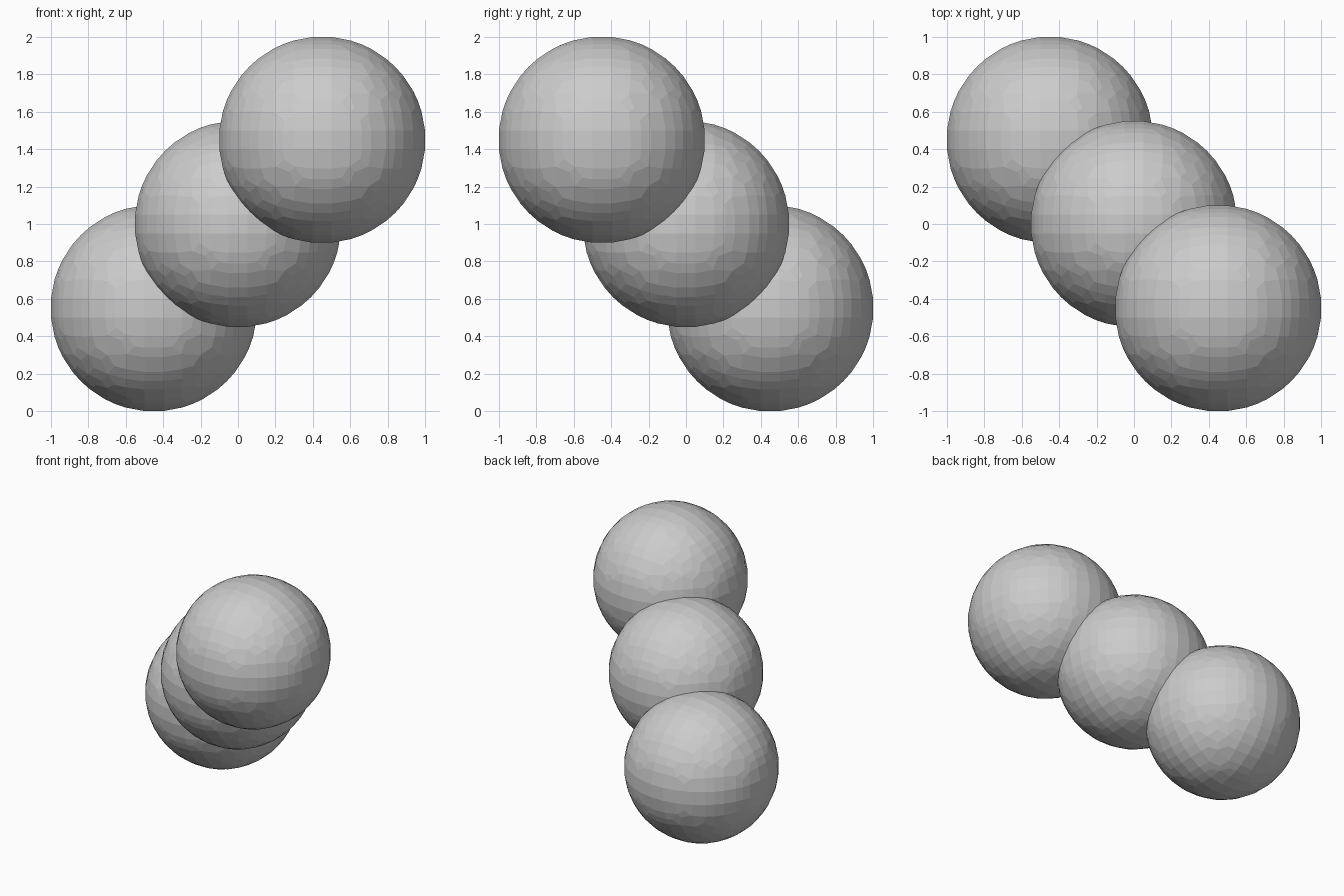
import bpy

if "Cube" in bpy.data.objects:
    bpy.data.objects.remove(bpy.data.objects["Cube"])

R = 0.55          # ball radius
STEP = 0.45       # diagonal spacing of the balls along each axis


def make_ball(name, loc):
    # fine sphere rebuilt as a coarse, axis-aligned faceted skin
    bpy.ops.mesh.primitive_ico_sphere_add(subdivisions=5, radius=R, location=(0, 0, 0))
    ob = bpy.context.object
    ob.name = name
    rem = ob.modifiers.new("facets", 'REMESH')
    rem.mode = 'VOXEL'
    rem.voxel_size = 0.1
    bpy.ops.object.modifier_apply(modifier=rem.name)
    # put every corner on the sphere, then fit the exact width
    for v in ob.data.vertices:
        v.co = v.co.normalized() * R
    for axis in range(3):
        half = max(abs(v.co[axis]) for v in ob.data.vertices)
        for v in ob.data.vertices:
            v.co[axis] *= R / half
    ob.location = loc
    bpy.ops.object.shade_flat()
    return ob


# three overlapping balls on the diagonal
lower, middle, upper = [
    make_ball(name, (i * STEP, -i * STEP, R + STEP + i * STEP))
    for name, i in (("lower_ball", -1), ("ball_chain", 0), ("upper_ball", 1))
]

# fuse them into one solid
for other in (lower, upper):
    bpy.context.view_layer.objects.active = middle
    mod = middle.modifiers.new("fuse", 'BOOLEAN')
    mod.operation = 'UNION'
    mod.solver = 'EXACT'
    mod.object = other
    bpy.ops.object.modifier_apply(modifier=mod.name)
    bpy.data.objects.remove(other)
